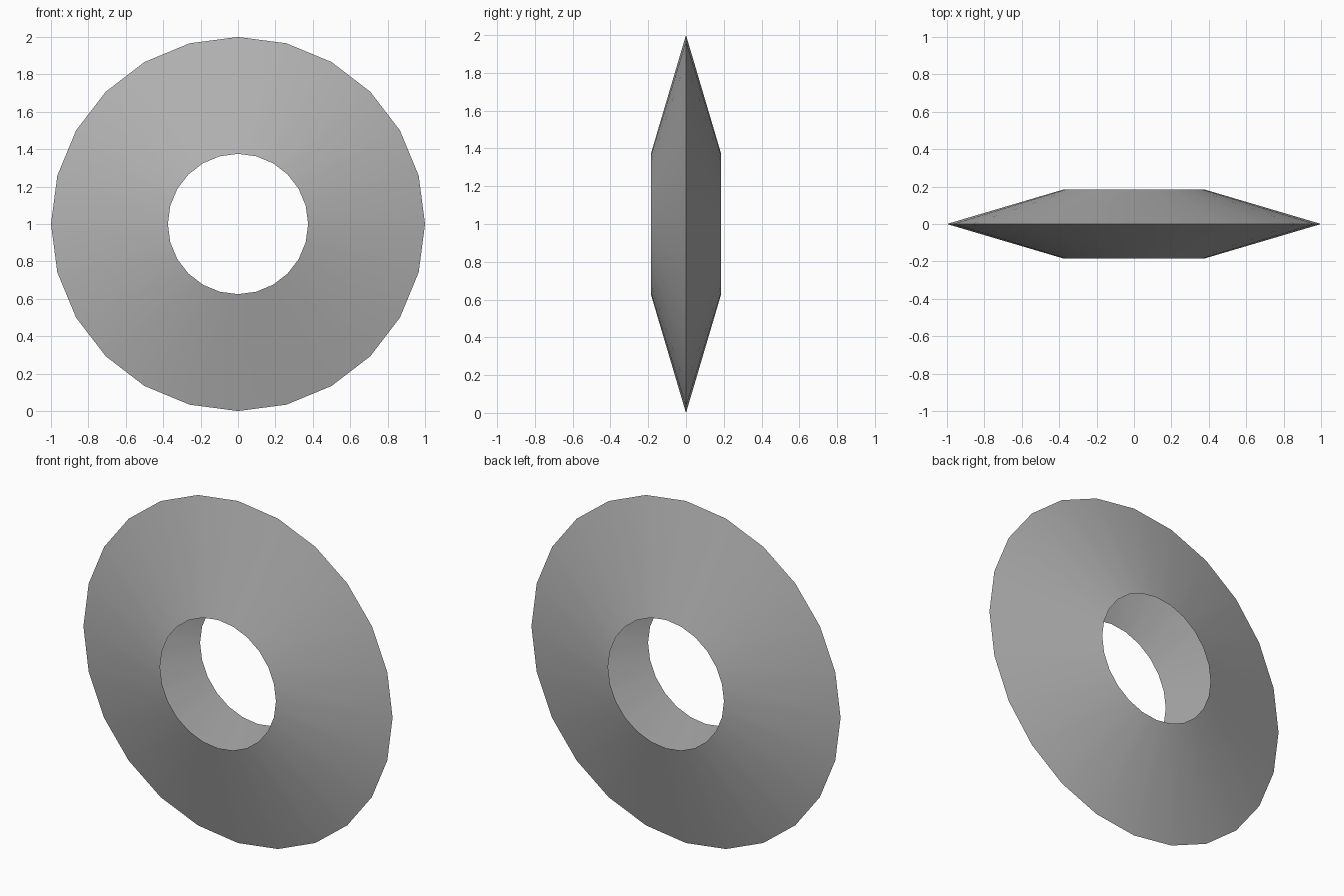
import bpy, bmesh, math

if "Cube" in bpy.data.objects:
    bpy.data.objects.remove(bpy.data.objects["Cube"])

SIDES = 24
# Open V-shaped cross-section: (radius, y)
PROFILE = [(0.375, 0.185), (1.0, 0.0), (0.375, -0.185)]

# Hollow sharp-rimmed ring standing upright, open at the hole
bm = bmesh.new()
rings = []
for i in range(SIDES):
    a = 2 * math.pi * i / SIDES
    rings.append([bm.verts.new((r * math.cos(a), y, 1 + r * math.sin(a)))
                  for r, y in PROFILE])
for i in range(SIDES):
    p, q = rings[i], rings[(i + 1) % SIDES]
    for j in range(2):
        bm.faces.new((p[j], p[j + 1], q[j + 1], q[j]))
bm.normal_update()
# Faces point away from the hollow inside
bmesh.ops.reverse_faces(bm, faces=[
    f for f in bm.faces if f.normal.y * f.calc_center_median().y < 0])

mesh = bpy.data.meshes.new("ring")
bm.to_mesh(mesh)
bm.free()
ring = bpy.data.objects.new("ring", mesh)
bpy.context.collection.objects.link(ring)

# Dark grey surface
grey = bpy.data.materials.new("dark_grey")
grey.diffuse_color = (0.45, 0.45, 0.45, 1)
grey.use_nodes = True
grey.node_tree.nodes["Principled BSDF"].inputs["Base Color"].default_value = grey.diffuse_color
mesh.materials.append(grey)

# Smooth round surfaces, crisp rim
bpy.context.view_layer.objects.active = ring
ring.select_set(True)
bpy.ops.object.shade_smooth_by_angle(angle=math.radians(30))
